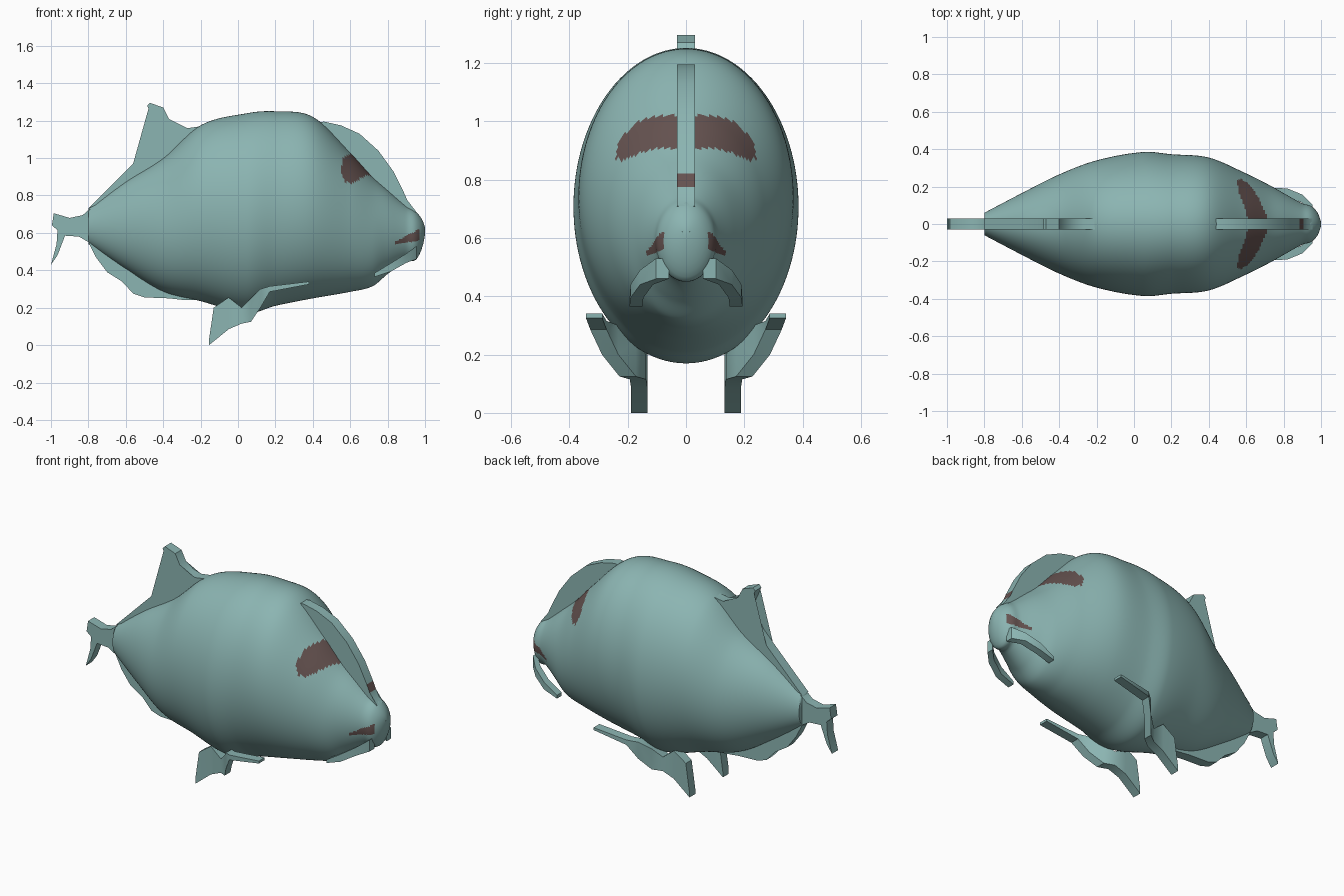
import bpy, bmesh, math

cube = bpy.data.objects.get("Cube")
if cube:
    bpy.data.objects.remove(cube, do_unlink=True)


def make_material(name, colour):
    mat = bpy.data.materials.new(name)
    mat.use_nodes = True
    mat.diffuse_color = (*colour, 1)
    mat.node_tree.nodes["Principled BSDF"].inputs["Base Color"].default_value = (*colour, 1)
    return mat


TEAL = make_material("teal_skin", (0.26, 0.46, 0.445))
BROWN = make_material("brown_marking", (0.13, 0.085, 0.08))


def finish(bm, name, angle, is_brown=None):
    """Turn a bmesh into a smooth shaded object, marking brown faces by a rule."""
    bmesh.ops.recalc_face_normals(bm, faces=bm.faces)
    if is_brown:
        for face in bm.faces:
            face.material_index = int(is_brown(face.calc_center_median()))
    mesh = bpy.data.meshes.new(name)
    bm.to_mesh(mesh)
    bm.free()
    mesh.materials.append(TEAL)
    mesh.materials.append(BROWN)
    obj = bpy.data.objects.new(name, mesh)
    bpy.context.collection.objects.link(obj)
    bpy.ops.object.select_all(action='DESELECT')
    obj.select_set(True)
    bpy.context.view_layer.objects.active = obj
    bpy.ops.object.shade_smooth_by_angle(angle=math.radians(angle))
    return obj


def bridge(bm, rings):
    """Skin a list of vertex rings and cap both ends."""
    for a, b in zip(rings, rings[1:]):
        for i in range(len(a)):
            j = (i + 1) % len(a)
            bm.faces.new((a[i], a[j], b[j], b[i]))
    bm.faces.new(rings[0])
    bm.faces.new(rings[-1])


def smooth_sample(rows, x):
    """Cubic interpolation of a table whose first column is x."""
    k = max(i for i in range(len(rows) - 1) if rows[i][0] <= x or i == 0)
    p, q = rows[k], rows[k + 1]
    before, after = rows[max(k - 1, 0)], rows[min(k + 2, len(rows) - 1)]
    h = q[0] - p[0]
    t = (x - p[0]) / h
    result = []
    for c in range(1, len(p)):
        m0 = (q[c] - before[c]) / (q[0] - before[0]) * h
        m1 = (after[c] - p[c]) / (after[0] - p[0]) * h
        d = q[c] - p[c]
        result.append(p[c] + m0 * t + (3 * d - 2 * m0 - m1) * t ** 2
                      + (m0 + m1 - 2 * d) * t ** 3)
    return result


def plate(name, outline, half=0.03, is_brown=None):
    """Flat fin on the centre plane from an x, z outline."""
    bm = bmesh.new()
    bridge(bm, [[bm.verts.new((x, y, z)) for x, z in outline] for y in (-half, half)])
    bmesh.ops.triangulate(bm, faces=[f for f in bm.faces if len(f.verts) > 4])
    return finish(bm, name, 35, is_brown)


def paired_strip(name, stations, half):
    """Bent strip from x, y, low z, high z stations, one on each side."""
    for side, sign in (("left", 1), ("right", -1)):
        bm = bmesh.new()
        bridge(bm, [[bm.verts.new((x, sign * (y + dy), z)) for dy, z in
                     ((-half, lo), (half, lo), (half, hi), (-half, hi))]
                    for x, y, lo, hi in stations])
        finish(bm, f"{side}_{name}", 35)


# Body: elliptical sections as x, low z, high z, half width
sections = [
    (-.8, .54, .73, .06), (-.6, .405, .875, .165), (-.4, .285, 1.0, .265),
    (-.2, .235, 1.175, .34), (.05, .17, 1.24, .385), (.2, .21, 1.25, .373),
    (.4, .25, 1.22, .355), (.6, .285, 1.03, .27), (.72, .315, .9, .21),
    (.8, .38, .83, .165), (.9, .45, .745, .11), (.95, .455, .715, .095),
    (.985, .52, .67, .055), (1, .59, .63, .01),
]


def body_marking(p):
    y = abs(p.y)
    if p.x < 0.4:
        return False
    # Arched brow patch
    if y < 0.24:
        middle = 0.963 - 3 * max(0, y - 0.08) ** 2
        if abs(p.z - middle) < 0.057 * math.sqrt(1 - (y / 0.24) ** 6):
            return True
    # Tapered eye streak
    along = p.x - 0.84
    return 0 < along < 0.13 and abs(p.z - 0.545 - 0.35 * along) < 0.008 + 0.17 * along


bm = bmesh.new()
rings = []
STEPS, SIDES = 180, 128
for s in range(STEPS + 1):
    x = -0.8 + 1.8 * s / STEPS
    lo, hi, w = smooth_sample(sections, x)
    rings.append([bm.verts.new((x, w * math.cos(a), (lo + hi) / 2 + (hi - lo) / 2 * math.sin(a)))
                  for a in (math.tau * i / SIDES for i in range(SIDES))])
bridge(bm, rings)
finish(bm, "body", 60, body_marking)

# Mouth ring on the snout tip
bpy.ops.mesh.primitive_torus_add(major_radius=0.012, minor_radius=0.004, major_segments=16,
                                 minor_segments=6, location=(0.996, 0, 0.615),
                                 rotation=(0, math.pi / 2, 0))
bpy.context.object.name = "mouth"
bpy.context.object.data.materials.append(TEAL)

# Front crest with a small marking on its edge
plate("front_crest", [(.42, 1.19), (.46, 1.195), (.55, 1.175), (.65, 1.13), (.75, 1.04),
                      (.83, .93), (.885, .82), (.905, .775), (.925, .735), (.955, .71),
                      (.9, .68), (.7, .84), (.55, 1.0)],
      is_brown=lambda p: abs(p.y) < 0.01 and p.x > 0.89 and 0.78 < p.z < 0.81)

# Rear dorsal fin
plate("dorsal_fin", [(-.2, 1.17), (-.27, 1.16), (-.32, 1.175), (-.37, 1.21), (-.4, 1.27),
                     (-.47, 1.295), (-.485, 1.28), (-.45, 1.2), (-.45, 1.12), (-.5, 1.03),
                     (-.6, .93), (-.8, .73), (-.6, .83), (-.4, .95), (-.25, 1.05)])

# Anal fin
plate("anal_fin", [(-.8, .55), (-.76, .47), (-.7, .39), (-.62, .34), (-.56, .275),
                   (-.5, .255), (-.37, .25), (-.28, .24), (-.12, .245), (-.3, .33), (-.6, .46)])

# Forked tail
plate("tail_fin", [(-.79, .73), (-.83, .695), (-.9, .68), (-.985, .705), (-.995, .64),
                   (-.965, .615), (-.97, .54), (-1, .43), (-.965, .48), (-.925, .585),
                   (-.85, .58), (-.79, .545)])

# Folded pelvic fins
paired_strip("pelvic_fin", [(-.155, .16, 0, .03), (-.13, .16, .02, .2), (-.05, .16, .085, .255),
                            (.02, .165, .115, .2), (.07, .2, .125, .25), (.12, .26, .2, .3),
                            (.17, .3, .285, .315), (.38, .315, .325, .34)], 0.028)

# Small chin fins below the snout
paired_strip("chin_fin", [(.73, .172, .365, .385), (.82, .168, .395, .44), (.9, .135, .44, .49),
                          (.955, .08, .46, .53)], 0.022)
